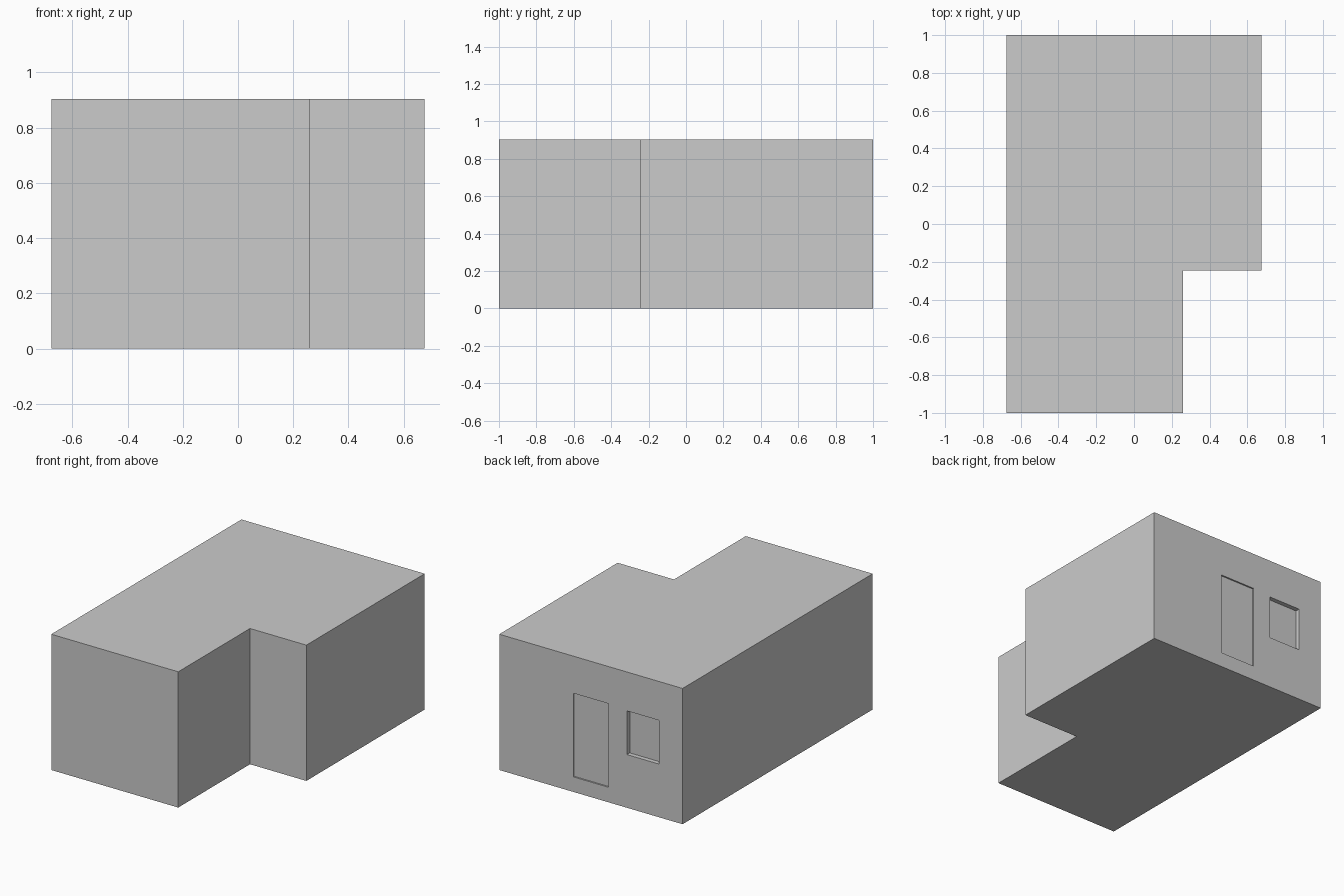
import bpy, bmesh

if "Cube" in bpy.data.objects:
    bpy.data.objects.remove(bpy.data.objects["Cube"])


def prism(name, outline, z0, z1):
    """Extrude a flat outline from z0 up to z1."""
    bm = bmesh.new()
    face = bm.faces.new([bm.verts.new((x, y, z0)) for x, y in outline])
    top = bmesh.ops.extrude_face_region(bm, geom=[face])["geom"]
    bmesh.ops.translate(bm, vec=(0, 0, z1 - z0),
                        verts=[v for v in top if isinstance(v, bmesh.types.BMVert)])
    bmesh.ops.recalc_face_normals(bm, faces=bm.faces)
    mesh = bpy.data.meshes.new(name)
    bm.to_mesh(mesh)
    bm.free()
    obj = bpy.data.objects.new(name, mesh)
    bpy.context.collection.objects.link(obj)
    return obj


# L-shaped building block
W, HEIGHT, BACK = 0.675, 0.904, 1.0
building = prism("building", [(-W, -BACK), (0.26, -BACK), (0.26, -0.245),
                              (W, -0.245), (W, BACK), (-W, BACK)], 0, HEIGHT)


# Recesses cut into the back wall
def recess(name, x0, x1, z0, z1, depth):
    y0, y1 = BACK - depth, BACK + 0.1
    cutter = prism(name, [(x0, y0), (x1, y0), (x1, y1), (x0, y1)], z0, z1)
    cutter.hide_render = True
    cutter.hide_viewport = True
    cutter.display_type = 'WIRE'
    mod = building.modifiers.new(name, 'BOOLEAN')
    mod.operation = 'DIFFERENCE'
    mod.solver = 'EXACT'
    mod.object = cutter


recess("door_cutter", -0.13, 0.13, 0.10, 0.657, 0.01)
recess("window_cutter", -0.50, -0.265, 0.354, 0.645, 0.03)
